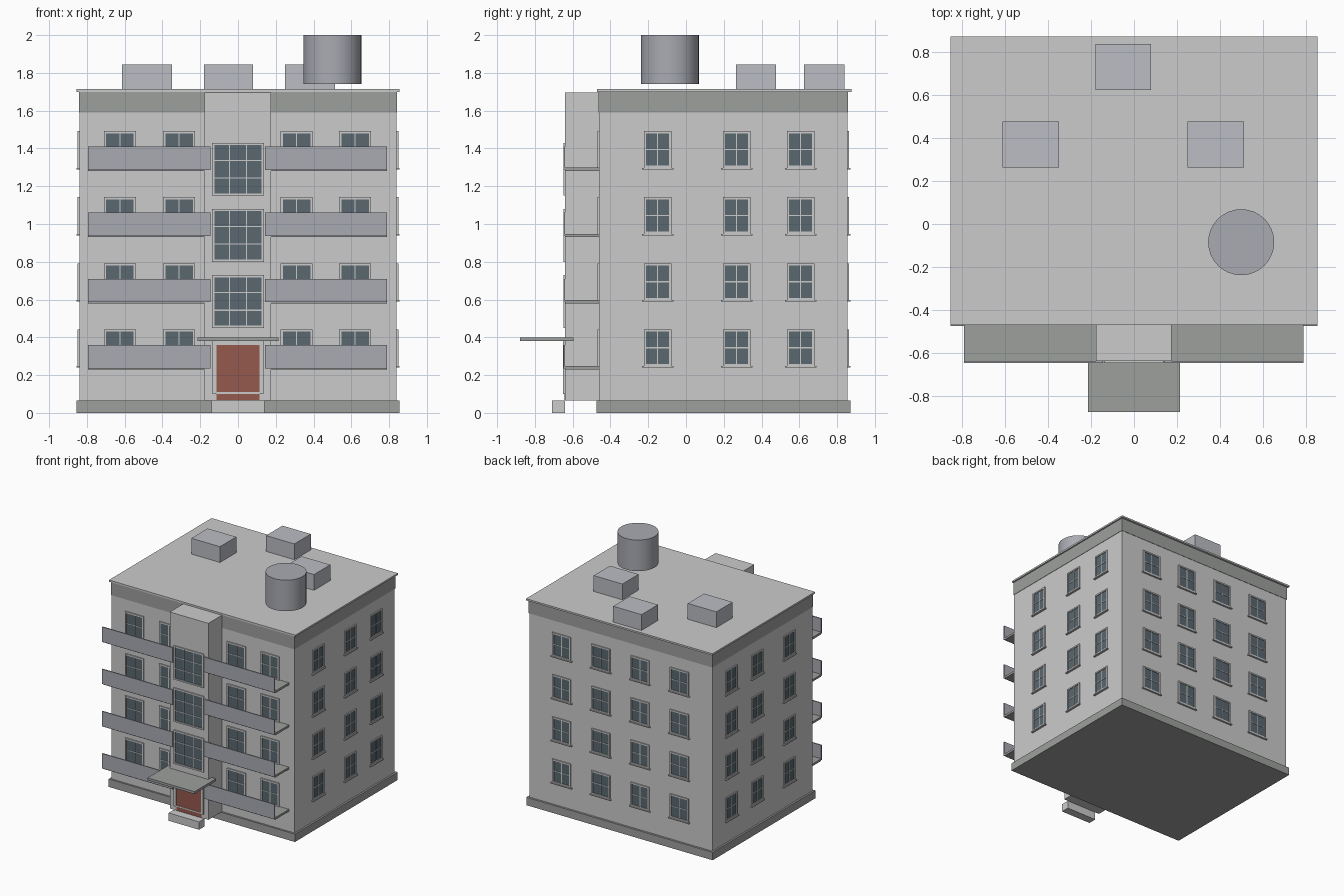
import bpy, bmesh
from math import radians
from mathutils import Matrix, Vector

if "Cube" in bpy.data.objects:
    bpy.data.objects.remove(bpy.data.objects["Cube"])


def material(name, rgb):
    m = bpy.data.materials.new(name)
    m.diffuse_color = (*rgb, 1)
    m.use_nodes = True
    m.node_tree.nodes["Principled BSDF"].inputs["Base Color"].default_value = m.diffuse_color
    return m


DARK = material("dark_trim", (0.34, 0.35, 0.34))
RAIL = material("balcony_grey", (0.40, 0.41, 0.45))
ROOF = material("roof_equipment", (0.50, 0.51, 0.55))
GLASS = material("glass", (0.10, 0.136, 0.162))
RED = material("door_red", (0.30, 0.098, 0.076))


def boxes(name, items, mat=None, turn=0):
    """One object from boxes (x0, x1, y0, y1, z0, z1), turned about z."""
    bm = bmesh.new()
    for x0, x1, y0, y1, z0, z1 in items:
        lo, hi = Vector((x0, y0, z0)), Vector((x1, y1, z1))
        m = Matrix.Translation((lo + hi) / 2) @ Matrix.Diagonal((*(hi - lo), 1))
        bmesh.ops.create_cube(bm, size=1, matrix=m)
    bm.transform(Matrix.Rotation(radians(turn), 4, 'Z'))
    me = bpy.data.meshes.new(name)
    bm.to_mesh(me)
    bm.free()
    ob = bpy.data.objects.new(name, me)
    bpy.context.collection.objects.link(ob)
    if mat:
        me.materials.append(mat)
    return ob


def windows(name, centres, bottoms, w, h, wall, turn=0, cols=2, rows=2, sill=True):
    """Window grid on a wall; local outward is -y before turning."""
    frames, panes, t, b = [], [], 0.012, 0.003
    for u in centres:
        for z in bottoms:
            l, r, top, out = u - w / 2, u + w / 2, z + h, wall - 0.009
            panes.append((l + t, r - t, wall - 0.003, wall + 0.004, z + t, top - t))
            frames += [(l, l + t, out, wall + 0.002, z, top),
                       (r - t, r, out, wall + 0.002, z, top),
                       (l + t, r - t, out, wall + 0.002, z, z + t),
                       (l + t, r - t, out, wall + 0.002, top - t, top)]
            for i in range(1, cols):
                x = l + w * i / cols
                frames.append((x - b, x + b, wall - 0.006, wall, z + t, top - t))
            for i in range(1, rows):
                y = z + h * i / rows
                frames.append((l + t, r - t, wall - 0.006, wall, y - b, y + b))
            if sill:
                frames.append((l - 0.01, r + 0.01, wall - 0.016, wall + 0.002, z - 0.008, z))
    boxes(name + "_frames", frames, None, turn)
    boxes(name + "_glass", panes, GLASS, turn)


LEVELS = [0.35 * i for i in range(4)]

# Main block, base, upper band and roof
boxes("walls", [(-0.84, 0.84, -0.46, 0.855, 0.03, 1.70)])
boxes("base_plinth", [(-0.855, 0.855, -0.475, 0.872, 0, 0.065)], DARK)
boxes("upper_band", [(-0.843, 0.843, -0.463, 0.858, 1.59, 1.70)], DARK)
boxes("roof_slab", [(-0.855, 0.855, -0.47, 0.875, 1.70, 1.714)])

# Projecting stair tower with entrance
boxes("stair_tower", [(-0.178, 0.176, -0.64, -0.45, 0.065, 1.695)])
boxes("entrance_step", [(-0.14, 0.14, -0.71, -0.64, 0, 0.065)])
boxes("entrance_canopy", [(-0.215, 0.215, -0.878, -0.595, 0.38, 0.40)], DARK)
boxes("door", [(-0.115, 0.115, -0.644, -0.638, 0.067, 0.36)], RED)
boxes("door_frame", [(-0.135, -0.115, -0.65, -0.638, 0.1, 0.38),
                     (0.115, 0.135, -0.65, -0.638, 0.1, 0.38),
                     (-0.115, 0.115, -0.65, -0.638, 0.36, 0.38),
                     (-0.115, 0.115, -0.647, -0.638, 0.1, 0.11)])
windows("tower_window", [0], [0.45 + z for z in LEVELS[:3]], 0.274, 0.28,
        -0.64, 0, 3, 3, False)

# Balconies on both sides of the tower
slabs, parapets = [], []
for z in LEVELS:
    for x0, x1 in ((-0.793, -0.145), (0.143, 0.79)):
        slabs.append((x0, x1, -0.64, -0.455, 0.23 + z, 0.248 + z))
        parapets.append((x0, x1, -0.649, -0.64, 0.236 + z, 0.36 + z))
boxes("balcony_slabs", slabs, DARK)
boxes("balcony_parapets", parapets, RAIL)

# Windows on all four walls
sills = [0.247 + z for z in LEVELS]
side = [-0.15, 0.268, 0.607]
windows("front_window", [-0.625, -0.312, 0.31, 0.62], sills, 0.17, 0.195, -0.46)
windows("right_window", side, sills, 0.146, 0.195, -0.84, 90)
windows("left_window", [-u for u in side], sills, 0.146, 0.195, -0.84, -90)
windows("back_window", [-0.54, -0.18, 0.18, 0.54], sills, 0.17, 0.195, -0.855, 180)

# Roof equipment
boxes("roof_units", [(-0.18, 0.08, 0.625, 0.84, 1.705, 1.845),
                     (-0.613, -0.35, 0.264, 0.477, 1.705, 1.845),
                     (0.25, 0.513, 0.264, 0.477, 1.705, 1.845)], ROOF)
bpy.ops.mesh.primitive_cylinder_add(vertices=32, radius=0.154, depth=0.258,
                                    location=(0.5, -0.085, 1.871))
tank = bpy.context.object
tank.name = "water_tank"
tank.data.materials.append(RAIL)
bpy.ops.object.shade_smooth_by_angle()
